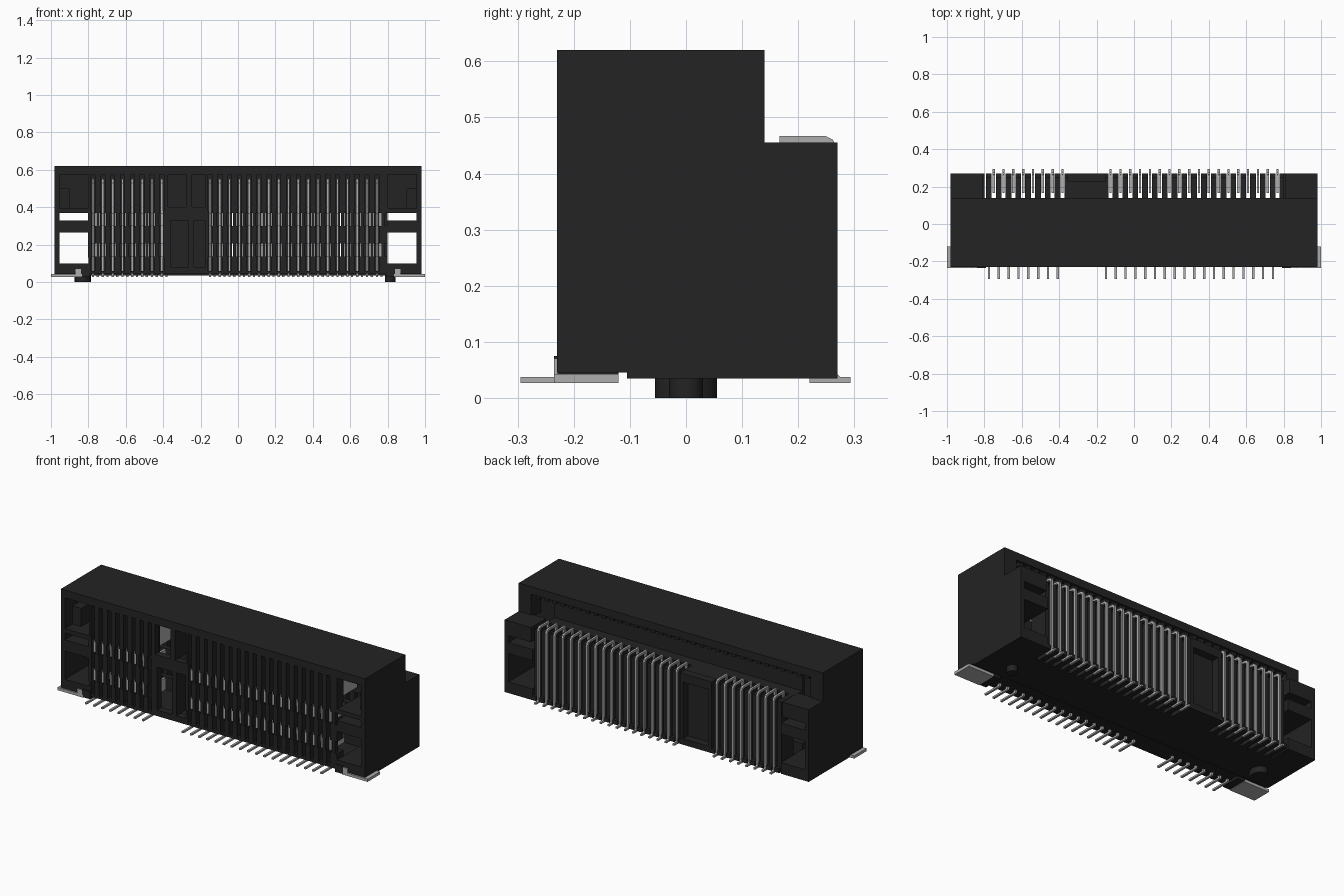
import bpy, bmesh, math
from mathutils import Matrix, Vector

cube = bpy.data.objects.get("Cube")
if cube:
    bpy.data.objects.remove(cube, do_unlink=True)


def material(name, c, rough):
    m = bpy.data.materials.new(name)
    m.use_nodes = True
    m.diffuse_color = (c, c, c, 1)
    bsdf = m.node_tree.nodes["Principled BSDF"]
    bsdf.inputs["Base Color"].default_value = (c, c, c, 1)
    bsdf.inputs["Roughness"].default_value = rough
    return m


BLACK = material("black plastic", 0.017, 0.6)
METAL = material("light grey metal", 0.42, 0.5)


def finish(name, bm, mat):
    bmesh.ops.recalc_face_normals(bm, faces=bm.faces)
    me = bpy.data.meshes.new(name)
    bm.to_mesh(me)
    bm.free()
    me.materials.append(mat)
    ob = bpy.data.objects.new(name, me)
    bpy.context.collection.objects.link(ob)
    return ob


def add_box(bm, x0, x1, y0, y1, z0, z1):
    mid = Vector(((x0 + x1) / 2, (y0 + y1) / 2, (z0 + z1) / 2))
    size = (x1 - x0, y1 - y0, z1 - z0, 1)
    bmesh.ops.create_cube(bm, size=1, matrix=Matrix.Translation(mid) @ Matrix.Diagonal(size))


def boxes(name, dims, mat=BLACK, mirror=False):
    bm = bmesh.new()
    for d in dims:
        add_box(bm, *d)
        if mirror:
            add_box(bm, -d[1], -d[0], *d[2:])
    return finish(name, bm, mat)


def add_plate(bm, x, outline, t=0.012):
    """Thin stamped plate: (y, z) outline extruded along x."""
    f = bm.faces.new([bm.verts.new((x - t / 2, y, z)) for y, z in outline])
    ext = bmesh.ops.extrude_face_region(bm, geom=[f])["geom"]
    bmesh.ops.translate(bm, vec=(t, 0, 0), verts=[v for v in ext if isinstance(v, bmesh.types.BMVert)])


PITCH = 0.0525
FRONT = [[-0.775 + PITCH * i for i in range(8)], [-0.15 + PITCH * i for i in range(18)]]
BACK = [[-0.75 + PITCH * i for i in range(8)], [-0.125 + PITCH * i for i in range(18)]]


def comb(xs, lo, hi, slot):
    """Solid spans left between the slots centred on xs."""
    edges = [lo] + [e for x in xs for e in (x - slot / 2, x + slot / 2)] + [hi]
    return [(a, b) for a, b in zip(edges[::2], edges[1::2]) if b - a > 0.002]


# Outer shell
boxes("top_slab", [(-0.98, 0.98, -0.23, 0.14, 0.575, 0.62)])
boxes("floor", [(-0.80, 0.80, -0.105, 0.14, 0.035, 0.06),
                (-0.80, 0.80, -0.23, -0.105, 0.045, 0.06)])
boxes("end_walls", [
    (0.955, 0.98, -0.23, 0.14, 0.045, 0.62),
    (0.955, 0.98, 0.14, 0.27, 0.035, 0.455),
    (0.955, 0.98, -0.105, 0.14, 0.035, 0.05)], mirror=True)
boxes("end_blocks", [
    (0.80, 0.96, -0.23, -0.105, 0.045, 0.10),
    (0.80, 0.96, -0.105, 0.27, 0.035, 0.10),
    (0.80, 0.96, -0.23, 0.27, 0.265, 0.33),
    (0.80, 0.96, -0.23, 0.14, 0.37, 0.395),
    (0.81, 0.96, 0.13, 0.27, 0.37, 0.455),
    (0.80, 0.96, 0.02, 0.05, 0.37, 0.58),
    (0.90, 0.96, 0.05, 0.14, 0.44, 0.58),
    (0.90, 0.96, -0.16, -0.06, 0.39, 0.50)], mirror=True)

# Inner wall behind the contacts, pierced by the two long windows
boxes("inner_wall", [
    (-0.80, 0.80, 0.04, 0.07, 0.37, 0.58),
    (-0.80, 0.80, 0.04, 0.07, 0.205, 0.30),
    (-0.80, 0.80, 0.04, 0.07, 0.05, 0.135),
    (-0.385, -0.165, 0.04, 0.07, 0.05, 0.58)])
boxes("card_slot_floor", [(-0.80, 0.80, 0.05, 0.14, 0.40, 0.44)])
boxes("card_slot_teeth", [(x - 0.014, x + 0.014, 0.07, 0.13, 0.555, 0.58)
                          for x in [-0.87 + PITCH * i for i in range(34)]])

# Front comb: broad ribs, narrowed to thin bars at the two window bands
ribs = []
for xs, lo, hi in ((FRONT[0], -0.80, -0.385), (FRONT[1], -0.175, 0.80)):
    for a, b in comb(xs, lo, hi, 0.022):
        for z0, z1 in ((0.045, 0.135), (0.205, 0.30), (0.37, 0.58)):
            ribs.append((a, b, -0.23, -0.17, z0, z1))
        m = (a + b) / 2
        ribs.append((m - 0.009, m + 0.009, -0.23, -0.20, 0.13, 0.38))
boxes("front_ribs", ribs)

# Front centre panel with two upper and two lower openings
boxes("front_center_panel", [
    (-0.385, -0.165, -0.23, -0.19, 0.33, 0.40),
    (-0.385, -0.165, -0.23, -0.19, 0.045, 0.08),
    (-0.275, -0.245, -0.23, -0.10, 0.40, 0.58),
    (-0.265, -0.235, -0.23, -0.10, 0.08, 0.33),
    (-0.385, -0.36, -0.23, -0.19, 0.08, 0.33),
    (-0.175, -0.162, -0.23, -0.19, 0.08, 0.33),
    (-0.385, -0.375, -0.23, -0.19, 0.40, 0.58)])

# Rear comb with a low toe strip
ribs = []
for xs, lo, hi in ((BACK[0], -0.79, -0.355), (BACK[1], -0.15, 0.80)):
    for a, b in comb(xs, lo, hi, 0.022):
        ribs.append((a, b, 0.14, 0.25, 0.035, 0.44))
        ribs.append((a, b, 0.25, 0.27, 0.035, 0.06))
boxes("rear_ribs", ribs)
boxes("rear_center_panel", [
    (-0.355, -0.15, 0.14, 0.225, 0.035, 0.44),
    (-0.355, -0.15, 0.225, 0.27, 0.40, 0.45),
    (-0.355, -0.15, 0.225, 0.27, 0.035, 0.07),
    (-0.355, -0.335, 0.225, 0.27, 0.035, 0.44),
    (-0.17, -0.15, 0.225, 0.27, 0.035, 0.44)])

# Front contacts: foot, upright, two short arms and a broad upper blade
front_outline = [(-0.295, 0.027), (-0.175, 0.027), (-0.175, 0.135), (-0.09, 0.135),
                 (-0.09, 0.205), (-0.175, 0.205), (-0.175, 0.30), (-0.09, 0.30),
                 (-0.09, 0.37), (-0.165, 0.37), (-0.165, 0.41), (0.03, 0.41),
                 (0.03, 0.55), (-0.16, 0.55), (-0.19, 0.53), (-0.19, 0.37),
                 (-0.215, 0.37), (-0.215, 0.30), (-0.19, 0.30), (-0.19, 0.205),
                 (-0.215, 0.205), (-0.215, 0.135), (-0.19, 0.135), (-0.19, 0.037),
                 (-0.295, 0.037)]
bm = bmesh.new()
for x in FRONT[0] + FRONT[1]:
    add_plate(bm, x, front_outline)
finish("front_contacts", bm, METAL)

# Rear contacts: hooked over the rear comb, ending in a foot
back_outline = [(0.293, 0.027), (0.293, 0.037), (0.275, 0.037), (0.268, 0.045),
                (0.268, 0.448), (0.262, 0.46), (0.248, 0.467), (0.167, 0.467),
                (0.167, 0.10), (0.180, 0.10), (0.180, 0.455), (0.245, 0.455),
                (0.254, 0.446), (0.254, 0.037), (0.22, 0.037), (0.22, 0.027)]
bm = bmesh.new()
for x in BACK[0] + BACK[1]:
    add_plate(bm, x, back_outline)
finish("rear_contacts", bm, METAL)

# Solder tabs and the small corner stops beside them
boxes("solder_tabs", [(0.835, 1.0, -0.235, -0.12, 0.027, 0.043),
                      (0.84, 0.87, -0.235, -0.228, 0.03, 0.07)], METAL, mirror=True)
boxes("corner_stops", [(0.79, 0.84, -0.235, -0.12, 0.03, 0.075)], mirror=True)

# Locating pegs
for name, x, rx, ry in (("large_peg", -0.83, 0.043, 0.055), ("small_peg", 0.813, 0.028, 0.03)):
    bm = bmesh.new()
    bmesh.ops.create_cone(bm, cap_ends=True, segments=20, radius1=1, radius2=1, depth=0.05,
                          matrix=Matrix.Translation((x, 0, 0.025)) @ Matrix.Diagonal((rx, ry, 1, 1)))
    ob = finish(name, bm, BLACK)
    bpy.context.view_layer.objects.active = ob
    ob.select_set(True)
    bpy.ops.object.shade_smooth_by_angle(angle=math.radians(30))
    ob.select_set(False)
